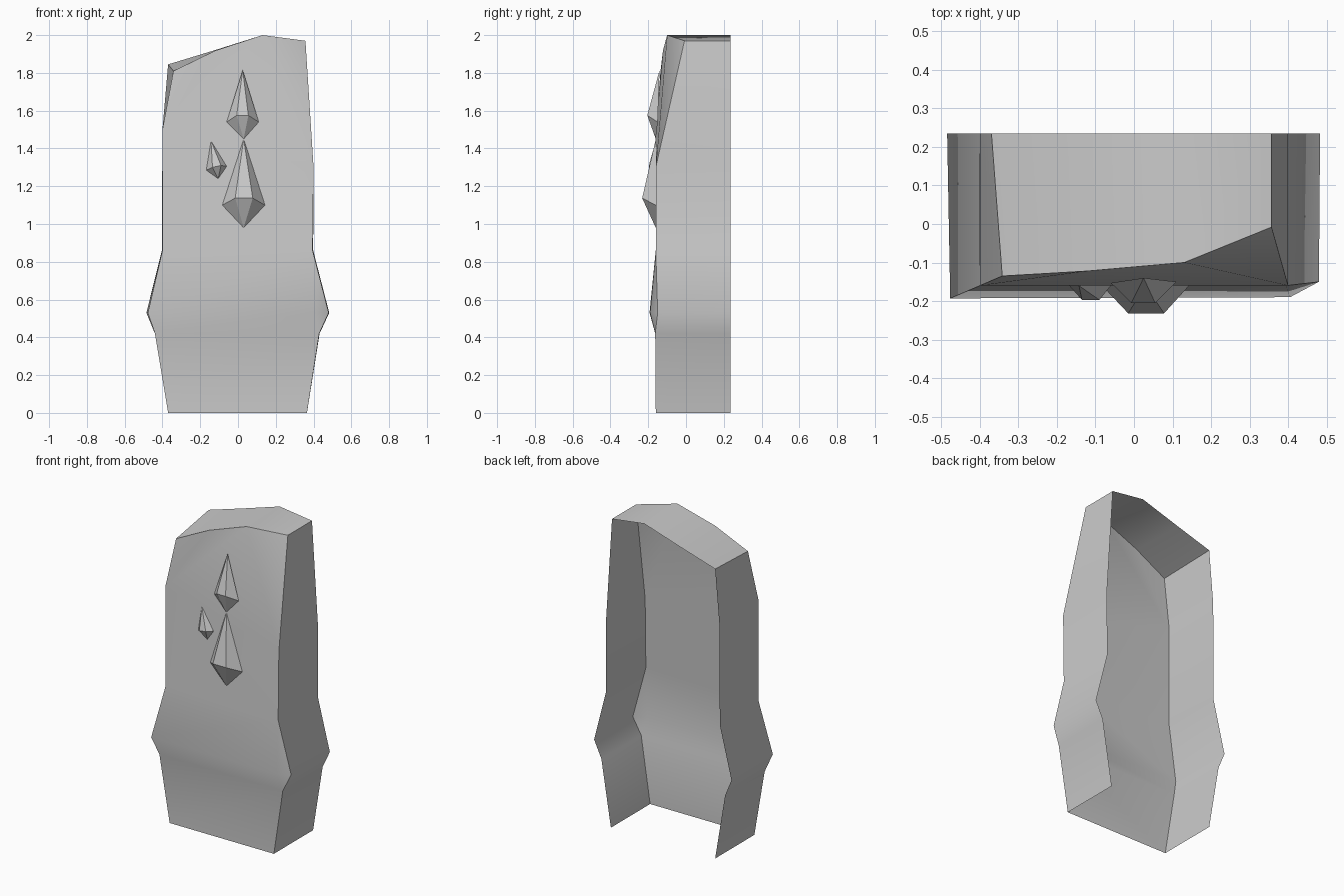
import bpy, bmesh, math

if "Cube" in bpy.data.objects:
    bpy.data.objects.remove(bpy.data.objects["Cube"])

BACK = 0.235

grey = bpy.data.materials.new("stone grey")
grey.diffuse_color = (0.6, 0.6, 0.6, 1.0)
grey.use_nodes = True
grey.node_tree.nodes["Principled BSDF"].inputs["Base Color"].default_value = grey.diffuse_color


def make_object(name, verts, faces):
    mesh = bpy.data.meshes.new(name)
    mesh.from_pydata(verts, [], faces)
    mesh.materials.append(grey)
    # consistent normals, with the front facing -y
    bm = bmesh.new()
    bm.from_mesh(mesh)
    bmesh.ops.recalc_face_normals(bm, faces=bm.faces)
    if sum(f.normal.y * f.calc_area() for f in bm.faces) > 0:
        bmesh.ops.reverse_faces(bm, faces=bm.faces)
    bm.to_mesh(mesh)
    bm.free()
    obj = bpy.data.objects.new(name, mesh)
    bpy.context.collection.objects.link(obj)
    return obj


# Shell: front corners from bottom to top, and the x of the matching back corner
left = [(-0.37, -0.16, 0), (-0.44, -0.163, 0.42), (-0.477, -0.193, 0.53),
        (-0.40, -0.16, 0.86), (-0.40, -0.16, 1.50)]
right = [(0.365, -0.16, 0), (0.43, -0.163, 0.42), (0.405, -0.19, 0.53),
         (0.395, -0.16, 0.86), (0.40, -0.16, 1.30)]
left_back = [-0.37, -0.44, -0.485, -0.403, -0.40]
right_back = [0.365, 0.432, 0.483, 0.398, 0.40]
# Sloping crown: front rim and back rim, left to right
rim = [(-0.342, -0.135, 1.81), (-0.12, -0.122, 1.918), (0.13, -0.10, 2.0), (0.357, -0.008, 1.97)]
rim_back = [(-0.37, BACK, 1.845), (-0.13, BACK, 1.918), (0.13, BACK, 2.0), (0.357, BACK, 1.97)]

verts, faces = [], []


def add(points):
    start = len(verts)
    verts.extend(points)
    return list(range(start, len(verts)))


L = add(left)
R = add(right)
LB = add([(x, BACK, p[2]) for x, p in zip(left_back, left)])
RB = add([(x, BACK, p[2]) for x, p in zip(right_back, right)])
T = add(rim)
TB = add(rim_back)
S = add([(0.48, -0.15, 0.53)])[0]      # outer point of the chipped right corner

for i in range(4):
    faces.append((L[i], R[i], R[i + 1], L[i + 1]))            # front
    faces.append((LB[i], L[i], L[i + 1], LB[i + 1]))          # left side
for i in (0, 3):
    faces.append((R[i], RB[i], RB[i + 1], R[i + 1]))          # right side
faces += [(R[1], RB[1], RB[2], S), (S, RB[2], RB[3], R[3]),   # right bulge
          (R[1], S, R[2]), (R[2], S, R[3])]                   # chipped corner
faces += [(LB[4], L[4], T[0], TB[0]), (R[4], RB[4], TB[3], T[3]),
          (L[4], T[1], T[0]), (L[4], T[2], T[1]),
          (L[4], R[4], T[2]), (R[4], T[3], T[2])]             # upper front
for i in range(3):
    faces.append((T[i], T[i + 1], TB[i + 1], TB[i]))          # crown

shell = make_object("standing_stone", verts, faces)
bpy.context.view_layer.objects.active = shell
shell.select_set(True)
bpy.ops.object.shade_smooth_by_angle(angle=math.radians(48))
shell.select_set(False)


# Crystals: half of a six-sided double point, flat against the stone
def crystal(name, top, bottom, side_l, side_r, front_l, front_r):
    pts = [top, bottom, side_l, front_l, front_r, side_r]
    fs = []
    for a in (2, 3, 4):
        fs += [(0, a, a + 1), (1, a + 1, a)]
    make_object(name, pts, fs)


crystal("upper_crystal", (0.025, -0.14, 1.815), (0.03, -0.16, 1.45),
        (-0.06, -0.153, 1.54), (0.11, -0.15, 1.54), (-0.007, -0.205, 1.575), (0.055, -0.205, 1.575))
crystal("lower_crystal", (0.03, -0.16, 1.45), (0.03, -0.16, 0.98),
        (-0.083, -0.16, 1.10), (0.143, -0.16, 1.10), (-0.015, -0.232, 1.137), (0.078, -0.232, 1.137))
crystal("small_crystal", (-0.143, -0.16, 1.44), (-0.105, -0.16, 1.24),
        (-0.168, -0.16, 1.285), (-0.06, -0.16, 1.305), (-0.135, -0.197, 1.30), (-0.09, -0.197, 1.31))
